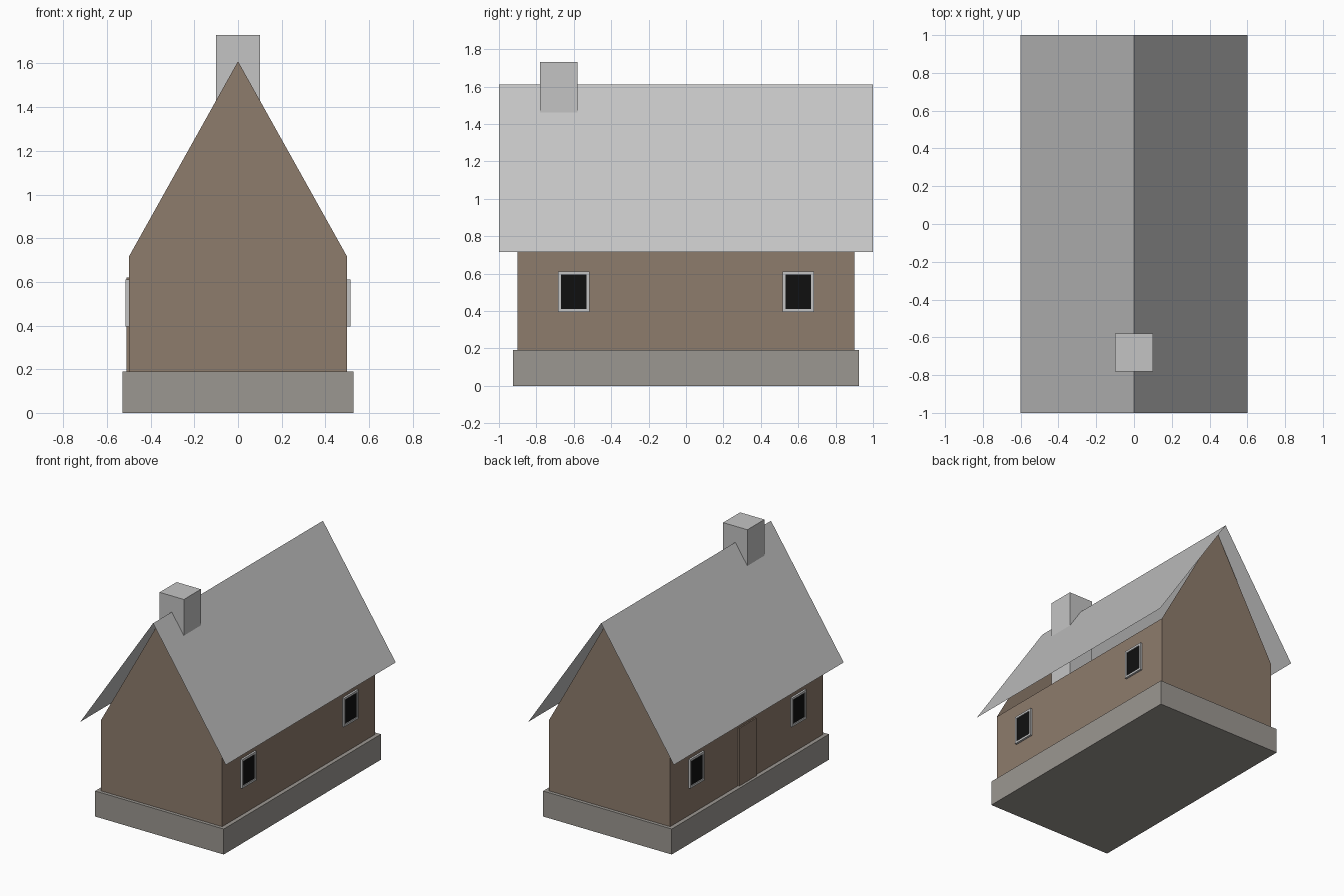
import bpy, bmesh

if "Cube" in bpy.data.objects:
    bpy.data.objects.remove(bpy.data.objects["Cube"])

def material(name, rgb):
    m = bpy.data.materials.new(name)
    m.diffuse_color = (*rgb, 1)
    m.use_nodes = True
    m.node_tree.nodes["Principled BSDF"].inputs["Base Color"].default_value = m.diffuse_color
    return m

GREY = material("light_grey", (0.55, 0.55, 0.55))
BROWN = material("wall_brown", (0.27, 0.20, 0.15))
STONE = material("foundation_stone", (0.33, 0.31, 0.285))
BLACK = material("window_black", (0.005, 0.005, 0.005))

def mesh_object(name, verts, faces, mat):
    me = bpy.data.meshes.new(name)
    me.from_pydata(verts, [], faces)
    me.materials.append(mat)
    ob = bpy.data.objects.new(name, me)
    bpy.context.collection.objects.link(ob)
    return ob

def boxes(name, mat, *ranges):
    """One object made of boxes, each given as (x0, x1, y0, y1, z0, z1)."""
    bm = bmesh.new()
    for x0, x1, y0, y1, z0, z1 in ranges:
        made = bmesh.ops.create_cube(bm, size=1)["verts"]
        for v in made:
            v.co = (x1 if v.co.x > 0 else x0,
                    y1 if v.co.y > 0 else y0,
                    z1 if v.co.z > 0 else z0)
    bmesh.ops.recalc_face_normals(bm, faces=bm.faces)
    ob = mesh_object(name, [], [], mat)
    bm.to_mesh(ob.data)
    bm.free()
    return ob

BASE, EAVE, RIDGE = 0.19, 0.715, 1.61

# Stone foundation
boxes("foundation", STONE, (-0.53, 0.53, -0.925, 0.925, 0, BASE))

# Thin walls: two gable ends and two long sides, open under the roof
gable = [(-0.5, BASE), (0.5, BASE), (0.5, EAVE), (0, RIDGE), (-0.5, EAVE)]
verts = [(x, y, z) for y in (-0.9, 0.9) for x, z in gable]
mesh_object("walls", verts,
            [(0, 1, 2, 3, 4), (9, 8, 7, 6, 5), (1, 6, 7, 2), (5, 0, 4, 9)], BROWN)

# Thin roof sheet, overhanging on every side
verts = [(x, y, z) for y in (-1, 1) for x, z in ((-0.6, EAVE), (0, RIDGE), (0.6, EAVE))]
mesh_object("roof", verts, [(0, 1, 4, 3), (1, 2, 5, 4)], GREY)

# Chimney running down into the house
boxes("chimney", GREY, (-0.1, 0.1, -0.78, -0.58, BASE, 1.73))

# Door on the left side
boxes("door", BROWN, (-0.51, -0.5, -0.1, 0.1, BASE, 0.62))

# Two framed windows on each long side
Z0, Z1, HALF, BAR = 0.395, 0.61, 0.085, 0.016
for side, s in (("left", -1), ("right", 1)):
    for place, y in (("front", -0.6), ("back", 0.6)):
        a, b = y - HALF, y + HALF
        xs = sorted((0.5 * s, 0.515 * s))
        boxes(f"window_frame_{side}_{place}", GREY,
              (*xs, a, a + BAR, Z0, Z1), (*xs, b - BAR, b, Z0, Z1),
              (*xs, a + BAR, b - BAR, Z0, Z0 + BAR),
              (*xs, a + BAR, b - BAR, Z1 - BAR, Z1))
        boxes(f"window_glass_{side}_{place}", BLACK,
              (*sorted((0.5 * s, 0.508 * s)), a + BAR, b - BAR, Z0 + BAR, Z1 - BAR))
